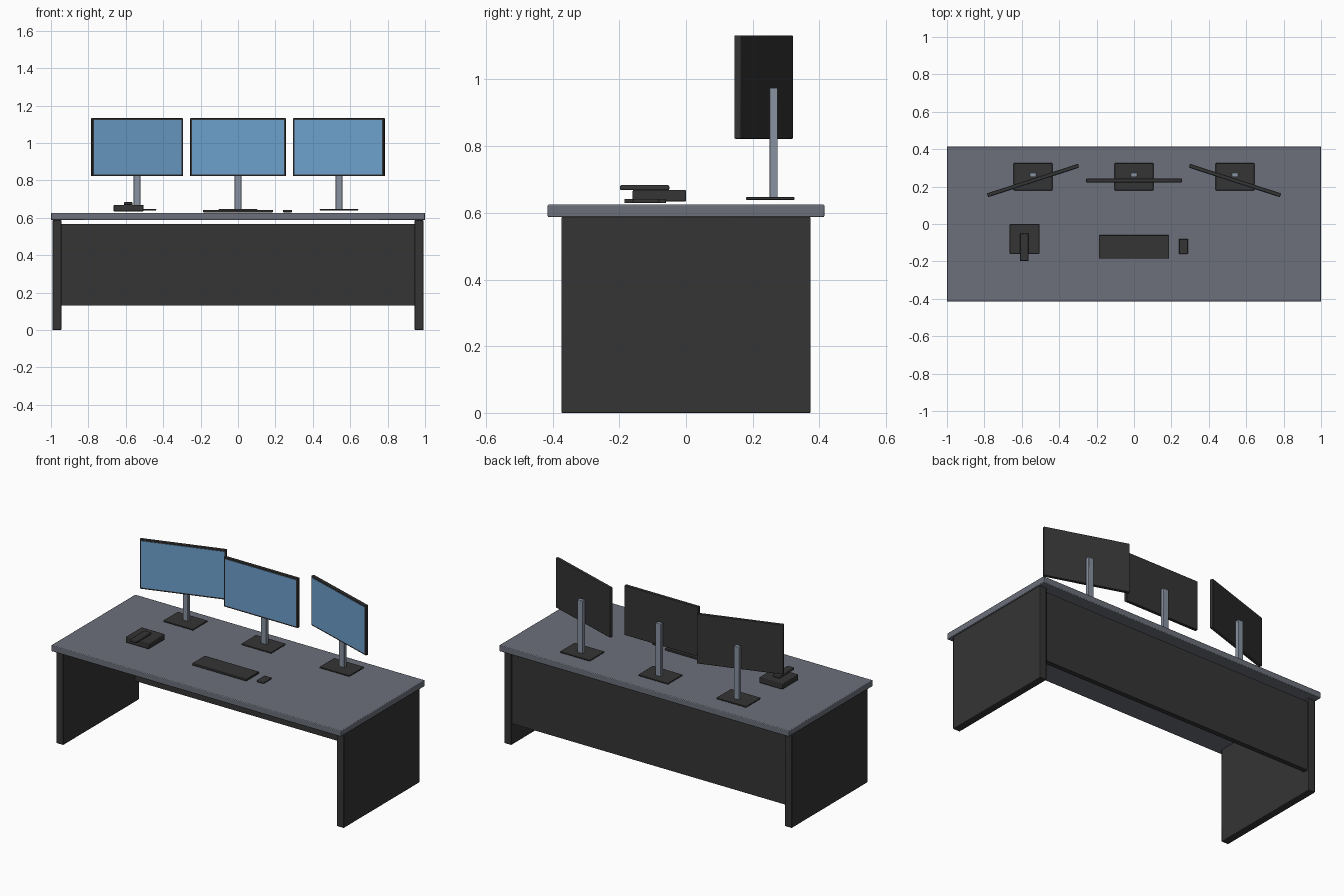
import bpy
from math import radians

cube = bpy.data.objects.get("Cube")
if cube:
    bpy.data.objects.remove(cube, do_unlink=True)


def material(name, rgb):
    mat = bpy.data.materials.new(name)
    mat.use_nodes = True
    colour = (*rgb, 1.0)
    mat.diffuse_color = colour
    mat.node_tree.nodes["Principled BSDF"].inputs["Base Color"].default_value = colour
    return mat


CHARCOAL = material("charcoal", (0.035, 0.035, 0.035))
SLATE = material("slate grey", (0.15, 0.162, 0.195))
STEEL = material("steel grey", (0.25, 0.29, 0.36))
SCREEN = material("screen blue", (0.155, 0.35, 0.61))


def box(name, xs, ys, zs, mat, bevel=0.0, parent=None):
    """Box spanning the given ranges, with softened edges."""
    bpy.ops.mesh.primitive_cube_add(size=1)
    obj = bpy.context.object
    obj.name = obj.data.name = name
    obj.location = [(lo + hi) / 2 for lo, hi in (xs, ys, zs)]
    size = [hi - lo for lo, hi in (xs, ys, zs)]
    for v in obj.data.vertices:
        v.co = [c * s for c, s in zip(v.co, size)]
    obj.data.materials.append(mat)
    if bevel:
        mod = obj.modifiers.new("soft edges", "BEVEL")
        mod.width = bevel
        mod.segments = 2
        bpy.ops.object.shade_smooth_by_angle(angle=radians(30))
    obj.parent = parent
    return obj


# Desk
box("desk_top", (-1, 1), (-0.415, 0.415), (0.587, 0.625), SLATE, 0.004)
for side, sign in (("left", 1), ("right", -1)):
    box(f"{side}_side_panel", sorted((sign * 0.945, sign * 0.992)),
        (-0.374, 0.374), (0, 0.587), CHARCOAL, 0.003)
box("back_panel", (-0.945, 0.945), (0.335, 0.365), (0.13, 0.567), CHARCOAL)


# Monitors: upright foot and pole, turned display
def monitor(side, x, angle):
    box(f"{side}_monitor_foot", (x - 0.103, x + 0.103), (0.18, 0.325),
        (0.639, 0.647), CHARCOAL, 0.002)
    box(f"{side}_monitor_pole", (x - 0.018, x + 0.018), (0.251, 0.275),
        (0.645, 0.975), STEEL, 0.002)
    hinge = bpy.data.objects.new(f"{side}_monitor_hinge", None)
    bpy.context.collection.objects.link(hinge)
    hinge.location = (x, 0.233, 0.977)
    hinge.rotation_euler.z = radians(angle)
    hinge.hide_render = True
    box(f"{side}_monitor_case", (-0.256, 0.256), (-0.01, 0.01),
        (-0.155, 0.155), CHARCOAL, 0.003, hinge)
    box(f"{side}_monitor_screen", (-0.246, 0.246), (-0.012, -0.008),
        (-0.145, 0.145), SCREEN, 0, hinge)


monitor("right", -0.54, 18)
monitor("middle", 0, 0)
monitor("left", 0.54, -18)

# Desk accessories
box("keyboard", (-0.187, 0.187), (-0.185, -0.06), (0.629, 0.642), CHARCOAL, 0.002)
box("mouse", (0.24, 0.289), (-0.16, -0.08), (0.629, 0.641), CHARCOAL, 0.004)
box("phone_body", (-0.665, -0.505), (-0.16, 0), (0.634, 0.669), CHARCOAL, 0.004)
box("phone_handset", (-0.61, -0.564), (-0.198, -0.05), (0.668, 0.683), CHARCOAL, 0.004)
